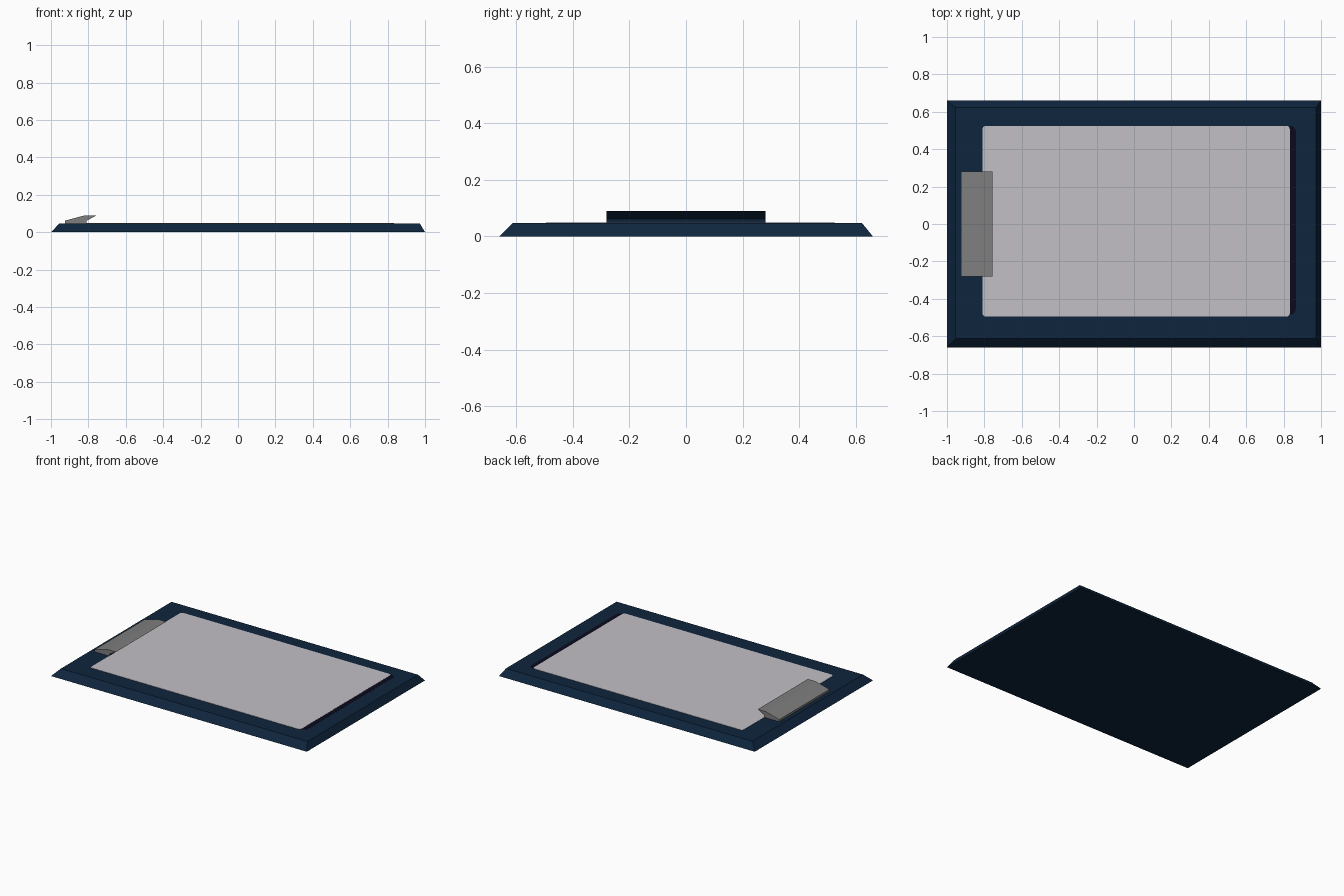
import bpy, math

if "Cube" in bpy.data.objects:
    bpy.data.objects.remove(bpy.data.objects["Cube"])


def material(name, rgb):
    m = bpy.data.materials.new(name)
    m.diffuse_color = (*rgb, 1)
    m.use_nodes = True
    m.node_tree.nodes["Principled BSDF"].inputs["Base Color"].default_value = m.diffuse_color
    return m


navy = material("navy board", (0.0045, 0.018, 0.047))
paper_grey = material("paper grey", (0.54, 0.53, 0.56))
clip_grey = material("clip grey", (0.21, 0.21, 0.21))
shadow = material("near black", (0.0035, 0.003, 0.012))


def build(name, verts, faces, *mats):
    me = bpy.data.meshes.new(name)
    me.from_pydata(verts, [], faces)
    for m in mats:
        me.materials.append(m)
    ob = bpy.data.objects.new(name, me)
    bpy.context.collection.objects.link(ob)
    return ob


def loft(name, a, b, *mats):
    """Closed solid between two matching loops of points."""
    n = len(a)
    sides = [(i, (i + 1) % n, n + (i + 1) % n, n + i) for i in range(n)]
    return build(name, a + b, [tuple(range(n))[::-1], tuple(range(n, 2 * n))] + sides, *mats)


def rect(x0, x1, y0, y1, z):
    return [(x0, y0, z), (x1, y0, z), (x1, y1, z), (x0, y1, z)]


def rounded(x0, x1, y0, y1, r, z, steps=4):
    pts = []
    for k, (cx, cy) in enumerate([(x1 - r, y1 - r), (x0 + r, y1 - r), (x0 + r, y0 + r), (x1 - r, y0 + r)]):
        for i in range(steps + 1):
            t = math.pi / 2 * (k + i / steps)
            pts.append((cx + r * math.cos(t), cy + r * math.sin(t), z))
    return pts


TOP = 0.047

# Board with sloped edges
loft("board", rect(-1, 1, -0.66, 0.66, 0), rect(-0.955, 0.972, -0.613, 0.622, TOP), navy)


# Paper sheet and the dark strip showing beside it
def plate(name, x0, x1, y0, y1, r, top, mat):
    loft(name, rounded(x0, x1, y0, y1, r, TOP - 0.001), rounded(x0, x1, y0, y1, r, top), mat)


plate("paper_shadow", 0.78, 0.865, -0.485, 0.525, 0.03, TOP + 0.0008, shadow)
plate("paper", -0.81, 0.833, -0.495, 0.525, 0.018, TOP + 0.0018, paper_grey)

# Clip: bent profile across the left end, dark under the lip
profile = [(-0.925, TOP - 0.001), (-0.81, TOP - 0.001), (-0.81, 0.061),
           (-0.757, 0.09), (-0.82, 0.09), (-0.925, 0.062)]
clip = loft("clip", [(x, 0.28, z) for x, z in profile],
            [(x, -0.28, z) for x, z in profile], clip_grey, navy)
for p in clip.data.polygons:
    p.material_index = int(p.normal.x > 0.3 or p.normal.z < -0.3)
